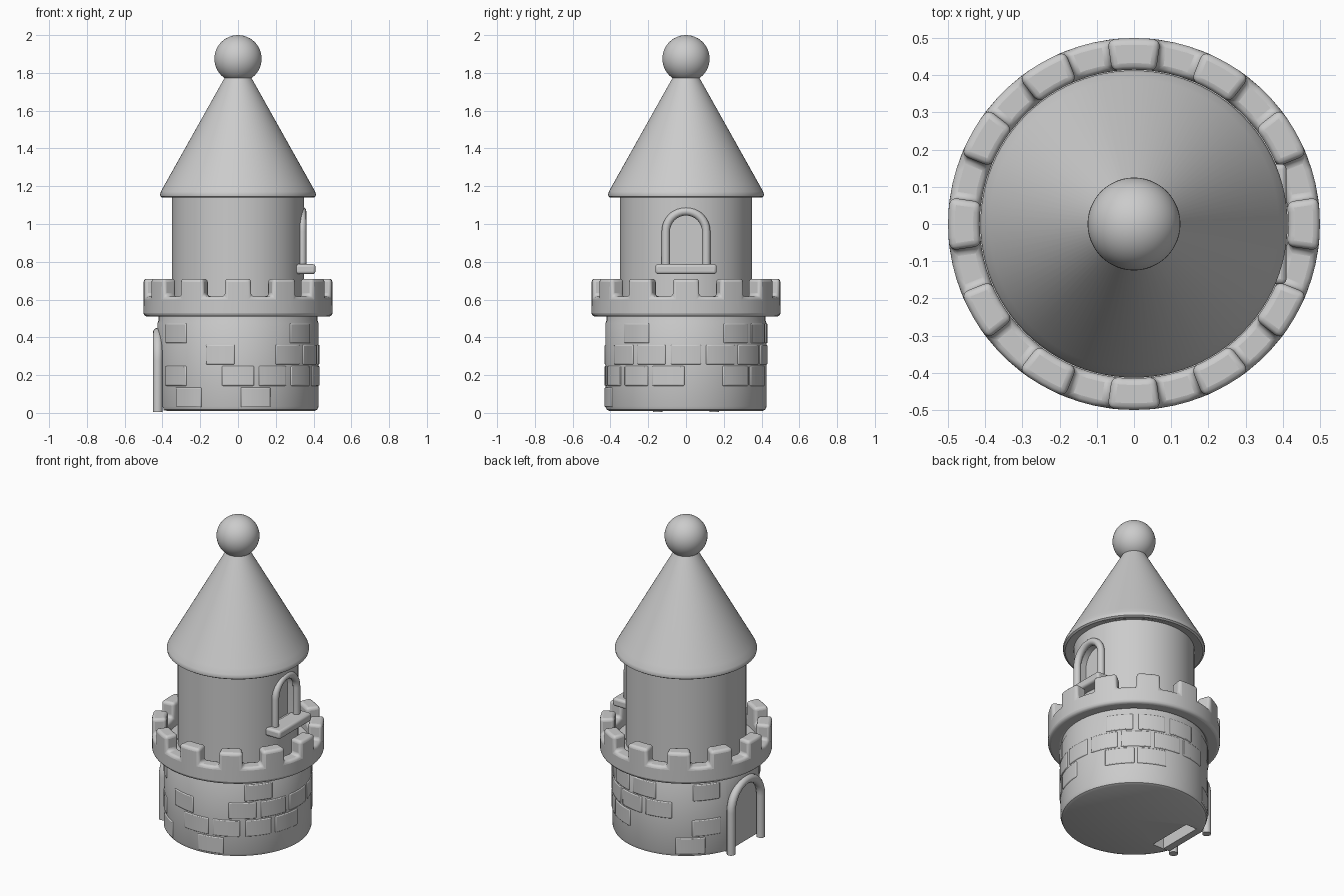
import bpy, bmesh, math, random

if "Cube" in bpy.data.objects:
    bpy.data.objects.remove(bpy.data.objects["Cube"])

random.seed(4)
stone = bpy.data.materials.new("stone_grey")
stone.diffuse_color = (0.6, 0.6, 0.6, 1)
stone.use_nodes = True
stone.node_tree.nodes["Principled BSDF"].inputs["Base Color"].default_value = stone.diffuse_color


def activate(ob):
    bpy.ops.object.select_all(action='DESELECT')
    ob.select_set(True)
    bpy.context.view_layer.objects.active = ob


def finish(name, bm, bevel=0, angle=35, segments=3):
    """Turn a bmesh into a smooth-by-angle object with an optional bevel."""
    bmesh.ops.recalc_face_normals(bm, faces=bm.faces)
    me = bpy.data.meshes.new(name)
    bm.to_mesh(me)
    bm.free()
    ob = bpy.data.objects.new(name, me)
    bpy.context.collection.objects.link(ob)
    me.materials.append(stone)
    activate(ob)
    bpy.ops.object.shade_smooth_by_angle(angle=math.radians(angle))
    if bevel:
        mod = ob.modifiers.new("soft_edges", 'BEVEL')
        mod.width, mod.segments = bevel, segments
        mod.limit_method, mod.angle_limit = 'ANGLE', math.radians(40)
    return ob


def lathe(name, profile, sides=96):
    """Revolve (radius, height) points; the profile starts and ends on the axis."""
    bm = bmesh.new()
    vs = [bm.verts.new((r, 0, z)) for r, z in profile]
    es = [bm.edges.new(p) for p in zip(vs, vs[1:])]
    bmesh.ops.spin(bm, geom=vs + es, axis=(0, 0, 1), cent=(0, 0, 0),
                   angle=2 * math.pi, steps=sides, use_duplicate=False)
    bmesh.ops.remove_doubles(bm, verts=bm.verts, dist=1e-5)
    return finish(name, bm)


def polar(r, deg, z):
    a = math.radians(deg)
    return (r * math.cos(a), r * math.sin(a), z)


def box(bm, x0, x1, y0, y1, z0, z1):
    v = [bm.verts.new((x, y, z)) for x in (x0, x1) for y in (y0, y1) for z in (z0, z1)]
    for f in ((0, 1, 3, 2), (4, 6, 7, 5), (0, 4, 5, 1), (2, 3, 7, 6), (0, 2, 6, 4), (1, 5, 7, 3)):
        bm.faces.new([v[i] for i in f])


def arch_points(half, z0, spring, n=16):
    arc = [(half * math.cos(math.pi * i / n), spring + half * math.sin(math.pi * i / n))
           for i in range(n + 1)]
    return [(half, z0)] + arc + [(-half, z0)]


def arch_block(name, x0, x1, half, z0, spring):
    """Solid arch-shaped block extruded along x."""
    bm = bmesh.new()
    f = bm.faces.new([bm.verts.new((x0, y, z)) for y, z in arch_points(half, z0, spring)])
    ext = bmesh.ops.extrude_face_region(bm, geom=[f])
    bmesh.ops.translate(bm, vec=(x1 - x0, 0, 0),
                        verts=[g for g in ext['geom'] if isinstance(g, bmesh.types.BMVert)])
    return finish(name, bm)


def arch_frame(name, x, half, z0, spring, radius):
    """Round moulding that follows an arch."""
    cu = bpy.data.curves.new(name, 'CURVE')
    cu.dimensions = '3D'
    cu.bevel_depth, cu.bevel_resolution, cu.use_fill_caps = radius, 4, True
    pts = arch_points(half, z0, spring)
    sp = cu.splines.new('POLY')
    sp.points.add(len(pts) - 1)
    for p, (y, z) in zip(sp.points, pts):
        p.co = (x, y, z, 1)
    cu.materials.append(stone)
    ob = bpy.data.objects.new(name, cu)
    bpy.context.collection.objects.link(ob)
    activate(ob)
    bpy.ops.object.convert(target='MESH')
    bpy.ops.object.shade_smooth_by_angle(angle=math.radians(40))


def carve(target, cutter):
    mod = target.modifiers.new("niche", 'BOOLEAN')
    mod.operation, mod.object, mod.solver = 'DIFFERENCE', cutter, 'EXACT'
    activate(target)
    bpy.ops.object.modifier_apply(modifier=mod.name)
    bpy.ops.object.shade_smooth_by_angle(angle=math.radians(35))
    bpy.data.objects.remove(cutter)


# Towers
lower = lathe("lower_tower", [(0, 0.01), (0.405, 0.01), (0.42, 0.017), (0.427, 0.035),
                              (0.427, 0.475), (0.42, 0.49), (0.42, 0.56), (0, 0.56)])
upper = lathe("upper_tower", [(0, 0.55), (0.35, 0.55), (0.35, 1.155), (0, 1.155)])
carve(lower, arch_block("door_cutter", -0.6, -0.27, 0.15, -0.1, 0.275))
carve(upper, arch_block("window_cutter", 0.28, 0.6, 0.1, 0.77, 0.963))

# Battlement ring with twelve merlons, as one closed mesh
bm = bmesh.new()
R0, R1, ZB, ZC, ZM = 0.415, 0.5, 0.51, 0.617, 0.71
cols = []
for k in range(12):
    cols += [(k * 30 + a, True) for a in (-8.2, -4.1, 0, 4.1)]
    cols += [(k * 30 + a, False) for a in (8.2, 12.7, 17.3)]
rings = [[bm.verts.new(polar(r, a, z)) for a, _ in cols]
         for r, z in ((R0, ZB), (R1, ZB), (R1, ZC), (R0, ZC))]
tops = {}


def top(i, r):
    if (i, r) not in tops:
        tops[i, r] = bm.verts.new(polar(r, cols[i][0], ZM))
    return tops[i, r]


n = len(cols)
for i in range(n):
    j = (i + 1) % n
    ib, ob_, oc, ic = rings
    bm.faces.new((ib[i], ib[j], ob_[j], ob_[i]))
    bm.faces.new((ob_[i], ob_[j], oc[j], oc[i]))
    bm.faces.new((ic[i], ic[j], ib[j], ib[i]))
    if not cols[i][1]:
        bm.faces.new((oc[i], oc[j], ic[j], ic[i]))
        continue
    bm.faces.new((oc[i], oc[j], top(j, R1), top(i, R1)))
    bm.faces.new((ic[j], ic[i], top(i, R0), top(j, R0)))
    bm.faces.new((top(i, R1), top(j, R1), top(j, R0), top(i, R0)))
    for e, is_side in ((i, not cols[i - 1][1]), (j, not cols[j][1])):
        if is_side:
            bm.faces.new((oc[e], top(e, R1), top(e, R0), ic[e]))
finish("battlement", bm, bevel=0.018)

# Scattered low-relief bricks on the lower wall
bm = bmesh.new()
for row in range(4):
    z0 = 0.03 + row * 0.113
    for k in range(14):
        mid = k * 360 / 14 + (row % 2) * 180 / 14
        if abs(mid - 180) < 38 or random.random() < 0.4:
            continue
        half = random.uniform(10.5, 12)
        grid = []
        for s in range(6):
            a = mid - half + s * half * 2 / 5
            grid.append([bm.verts.new(polar(r, a, z)) for r, z in
                         ((0.415, z0), (0.432, z0), (0.432, z0 + 0.105), (0.415, z0 + 0.105))])
        for p, q in zip(grid, grid[1:]):
            for m in range(4):
                bm.faces.new((p[m], q[m], q[(m + 1) % 4], p[(m + 1) % 4]))
        bm.faces.new(grid[0])
        bm.faces.new(grid[-1])
finish("wall_bricks", bm, bevel=0.006, segments=2)

# Door: panel across the niche, with arched moulding
arch_block("door_panel", -0.395, -0.35, 0.152, 0.012, 0.275)
arch_frame("door_frame", -0.425, 0.15, 0.005, 0.275, 0.026)

# Window: arched moulding and sill
arch_frame("window_frame", 0.34, 0.107, 0.765, 0.96, 0.022)
bm = bmesh.new()
box(bm, 0.3, 0.41, -0.162, 0.162, 0.735, 0.787)
finish("window_sill", bm, bevel=0.014)

# Conical roof with rounded lip, and ball finial
lathe("roof", [(0, 1.79), (0.062, 1.79), (0.39, 1.205), (0.408, 1.172), (0.413, 1.158),
               (0.411, 1.146), (0.4, 1.139), (0.385, 1.14), (0.36, 1.15), (0, 1.152)])
bm = bmesh.new()
bmesh.ops.create_uvsphere(bm, u_segments=48, v_segments=24, radius=0.125)
bmesh.ops.translate(bm, vec=(0, 0, 1.875), verts=bm.verts)
finish("finial_ball", bm)
